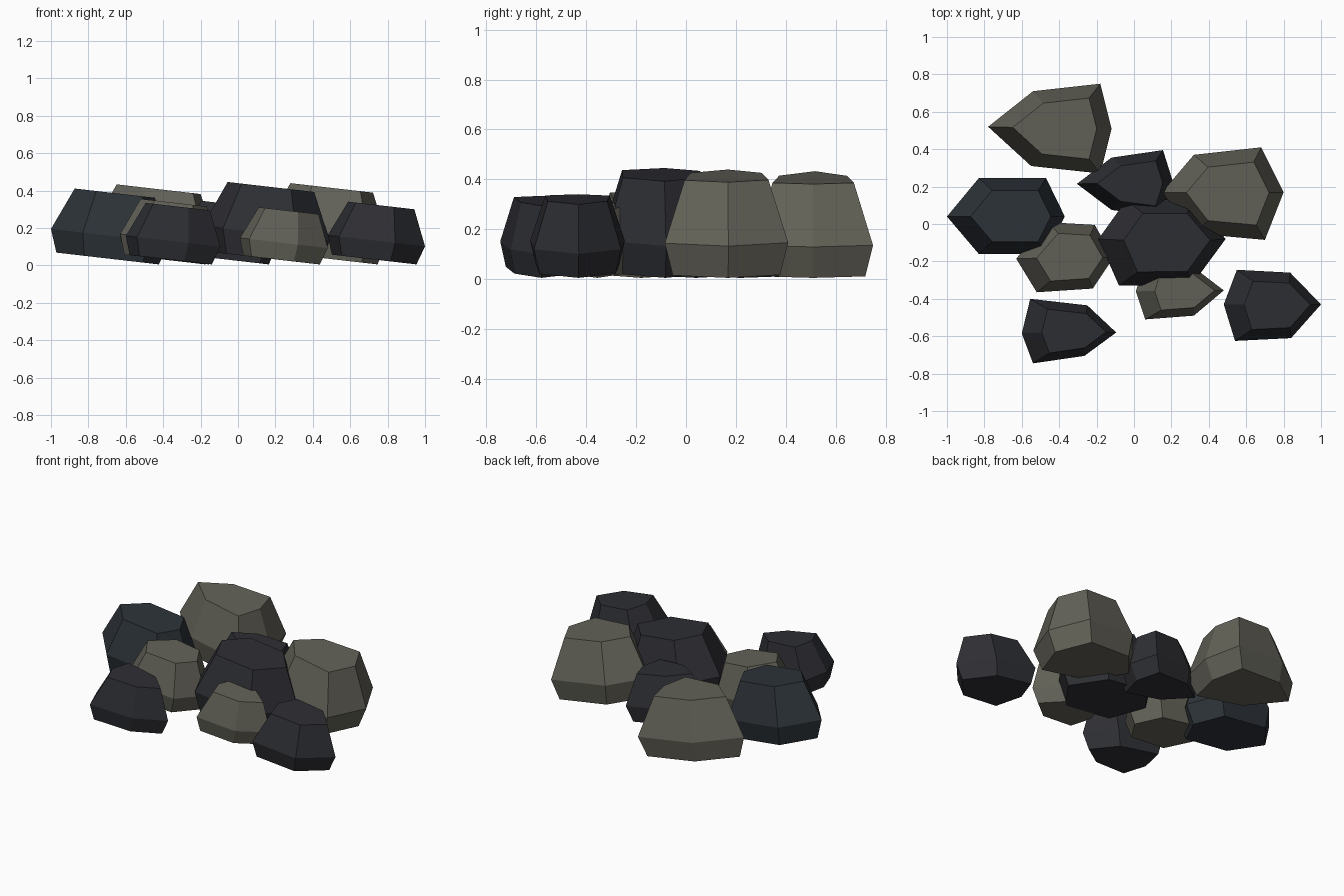
import bpy, bmesh

if "Cube" in bpy.data.objects:
    bpy.data.objects.remove(bpy.data.objects["Cube"])

TILT = 0.115      # every rock leans down towards +x
TOP, BASE = 0.68, 0.87   # top and base rings relative to the widest ring


def material(name, rgb):
    m = bpy.data.materials.new(name)
    m.diffuse_color = (*rgb, 1)
    m.use_nodes = True
    m.node_tree.nodes["Principled BSDF"].inputs["Base Color"].default_value = m.diffuse_color
    return m


olive = material("olive_stone", (0.125, 0.122, 0.098))
dark = material("dark_stone", (0.027, 0.028, 0.034))
blue = material("blue_stone", (0.026, 0.033, 0.040))


def rock(name, mat, top_z, outline):
    """Six-sided stone: base ring, widest ring, inset top ring."""
    xs, ys = zip(*outline)
    cx, cy = (min(xs) + max(xs)) / 2, (min(ys) + max(ys)) / 2
    base_z = 0.005 + TILT * BASE * (max(xs) - min(xs)) / 2
    # scale, centre height and x shift of each ring
    levels = [(BASE, base_z, -0.012), (1, top_z * 0.41, 0), (TOP, top_z, 0.026)]
    bm = bmesh.new()
    rings = []
    for s, z, shift in levels:
        rings.append([bm.verts.new((cx + s * (x - cx) + shift, cy + s * (y - cy),
                                    z - TILT * s * (x - cx))) for x, y in outline])
    for low, high in zip(rings, rings[1:]):
        for i in range(6):
            j = (i + 1) % 6
            bm.faces.new((low[i], low[j], high[j], high[i]))
    bm.faces.new(rings[0])
    bm.faces.new(rings[2])
    bmesh.ops.recalc_face_normals(bm, faces=bm.faces)
    me = bpy.data.meshes.new(name)
    bm.to_mesh(me)
    bm.free()
    me.materials.append(mat)
    bpy.context.collection.objects.link(bpy.data.objects.new(name, me))


# Back row
rock("back_left_rock", olive, 0.407,
     [(-.78, .52), (-.54, .71), (-.18, .75), (-.12, .51), (-.18, .27), (-.55, .31)])
rock("back_middle_rock", dark, 0.325,
     [(-.305, .215), (-.12, .355), (.155, .395), (.21, .22), (.155, .04), (-.12, .075)])
rock("back_right_rock", olive, 0.414,
     [(.15, .17), (.32, .37), (.68, .41), (.80, .17), (.70, -.085), (.32, -.05)])
# Middle row
rock("left_rock", blue, 0.386,
     [(-1, .04), (-.83, .245), (-.47, .245), (-.37, .04), (-.47, -.16), (-.83, -.16)])
rock("inner_left_rock", olive, 0.335,
     [(-.63, -.185), (-.46, .01), (-.21, -.005), (-.11, -.18), (-.22, -.345), (-.52, -.365)])
rock("centre_rock", dark, 0.419,
     [(-.19, -.08), (-.04, .13), (.31, .13), (.49, -.08), (.31, -.325), (-.08, -.33)])
# Front row
rock("front_left_rock", dark, 0.314,
     [(-.60, -.585), (-.555, -.40), (-.25, -.435), (-.095, -.58), (-.265, -.705), (-.54, -.745)])
rock("front_middle_rock", olive, 0.292,
     [(.01, -.36), (.06, -.20), (.31, -.225), (.48, -.355), (.32, -.49), (.06, -.51)])
rock("front_right_rock", dark, 0.320,
     [(.48, -.43), (.55, -.245), (.835, -.26), (1, -.43), (.84, -.61), (.54, -.625)])
